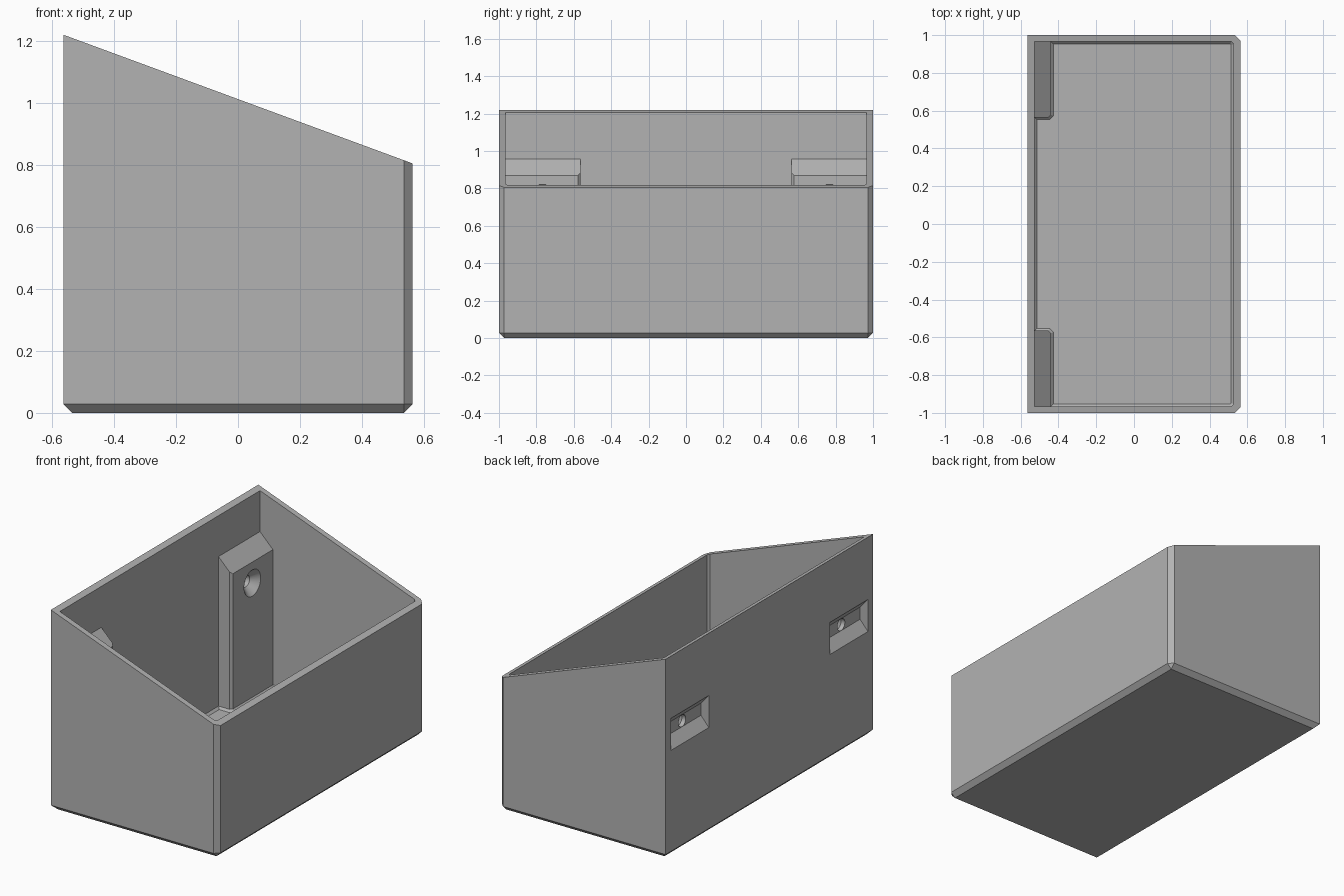
import bpy
import bmesh
from mathutils import Matrix

HALF_X, HALF_Y = 0.563, 1.0
BACK_Z, FRONT_Z = 1.22, 0.805
CHAMFER = 0.028
FLOOR = 0.032
HOLE_Y, HOLE_Z = 0.767, 0.742

cube = bpy.data.objects.get("Cube")
if cube:
    bpy.data.objects.remove(cube, do_unlink=True)

grey = bpy.data.materials.new("grey plastic")
grey.use_nodes = True
grey.diffuse_color = (0.45, 0.45, 0.45, 1)
grey.node_tree.nodes["Principled BSDF"].inputs["Base Color"].default_value = (0.45, 0.45, 0.45, 1)


def make_object(name, bm):
    bmesh.ops.recalc_face_normals(bm, faces=bm.faces)
    mesh = bpy.data.meshes.new(name)
    bm.to_mesh(mesh)
    bm.free()
    mesh.materials.append(grey)
    obj = bpy.data.objects.new(name, mesh)
    bpy.context.collection.objects.link(obj)
    return obj


def prism(points, offset):
    """Extrude a flat outline along an offset."""
    bm = bmesh.new()
    face = bm.faces.new([bm.verts.new(p) for p in points])
    new = bmesh.ops.extrude_face_region(bm, geom=[face], use_keep_orig=True)["geom"]
    bmesh.ops.translate(bm, vec=offset, verts=[v for v in new if isinstance(v, bmesh.types.BMVert)])
    bmesh.ops.recalc_face_normals(bm, faces=bm.faces)
    return bm


def side_prism(profile, y0, y1):
    return prism([(x, y0, z) for x, z in profile], (0, y1 - y0, 0))


def chamfer(bm, rule, size):
    edges = [e for e in bm.edges if rule(*(v.co for v in e.verts))]
    bmesh.ops.bevel(bm, geom=edges, offset=size, segments=1, affect='EDGES')


def cut(target, cutter):
    cutter.hide_render = True
    mod = target.modifiers.new("cut", 'BOOLEAN')
    mod.operation = 'DIFFERENCE'
    mod.solver = 'EXACT'
    mod.object = cutter
    bpy.context.view_layer.objects.active = target
    bpy.ops.object.modifier_apply(modifier=mod.name)
    bpy.data.objects.remove(cutter, do_unlink=True)


# Outer body: sloped rim, chamfered base and front corners
outline = [(-HALF_X, 0), (HALF_X, 0), (HALF_X, FRONT_Z), (-HALF_X, BACK_Z)]
body = side_prism(outline, -HALF_Y, HALF_Y)
chamfer(body, lambda a, b: max(a.z, b.z) < 0.01
        or (min(a.x, b.x) > 0.5 and abs(a.y - b.y) < 0.01), CHAMFER)
box = make_object("sloped_bin", body)

# Cavity, stepped around the two mounting blocks
half = [(-0.527, 0.565), (-0.453, 0.565), (-0.44, 0.578),
        (-0.44, 0.965), (0.515, 0.965), (0.527, 0.953)]
plan = half + [(x, -y) for x, y in reversed(half)]
cavity = prism([(x, y, FLOOR) for x, y in plan], (0, 0, 1.5))
chamfer(cavity, lambda a, b: max(a.z, b.z) < FLOOR + 0.01, 0.013)
cut(box, make_object("cavity_cutter", cavity))

# Space above the blocks, leaving sloped block tops
above = [(-0.527, 0.957), (-0.44, 0.87), (0, 0.87), (0, 1.6), (-0.527, 1.6)]
cut(box, make_object("block_top_cutter", side_prism(above, -0.965, 0.965)))

# Screw pockets in the back, with countersunk holes
pocket = [(-0.61, 0.59), (-0.51, 0.705), (-0.51, 0.779), (-0.61, 0.894)]
for side in (-1, 1):
    centre = side * HOLE_Y
    cut(box, make_object("pocket_cutter", side_prism(pocket, centre - 0.183, centre + 0.183)))
    for name, r1, r2, x0, x1 in (("hole_cutter", 0.036, 0.036, -0.55, -0.40),
                                 ("countersink_cutter", 0.036, 0.124, -0.484, -0.396)):
        bm = bmesh.new()
        bmesh.ops.create_cone(bm, cap_ends=True, segments=32, radius1=r1, radius2=r2, depth=x1 - x0)
        bm.transform(Matrix.Translation(((x0 + x1) / 2, centre, HOLE_Z)) @ Matrix.Rotation(1.5707963, 4, 'Y'))
        cut(box, make_object(name, bm))

box.select_set(True)
bpy.context.view_layer.objects.active = box
bpy.ops.object.shade_smooth_by_angle(angle=0.5)
